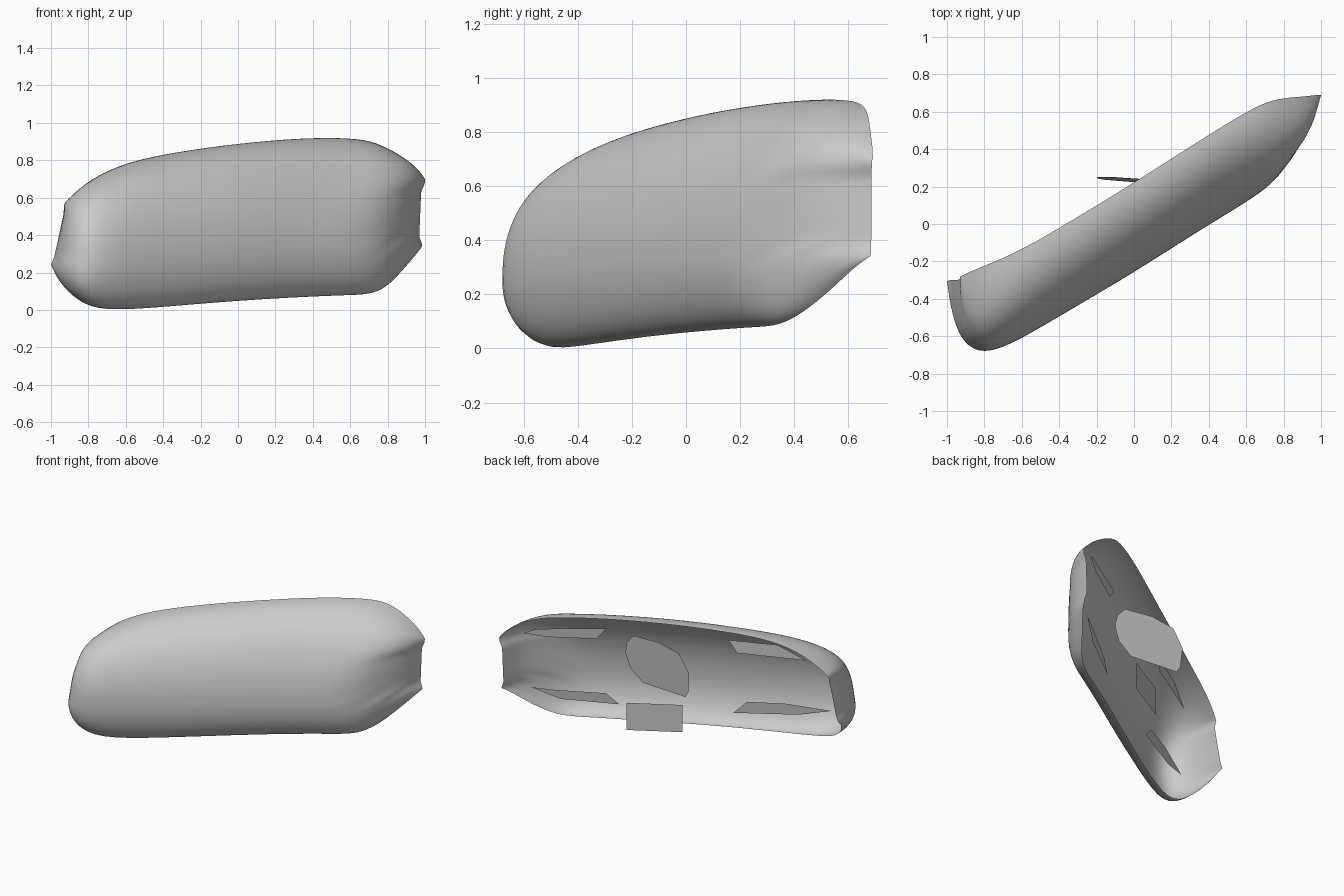
import bpy, bmesh, math
from mathutils import Vector

if "Cube" in bpy.data.objects:
    bpy.data.objects.remove(bpy.data.objects["Cube"])

grey = bpy.data.materials.new("plain_grey")
grey.use_nodes = True
grey.diffuse_color = (0.6, 0.6, 0.6, 1)
grey.node_tree.nodes["Principled BSDF"].inputs["Base Color"].default_value = (0.6, 0.6, 0.6, 1)


def add_object(name, bm):
    mesh = bpy.data.meshes.new(name)
    bm.to_mesh(mesh)
    bm.free()
    mesh.materials.append(grey)
    ob = bpy.data.objects.new(name, mesh)
    bpy.context.collection.objects.link(ob)
    return ob


# Housing: open-backed shell lofted through upright sections.
# Each station: top rim point, bottom rim point, y of the foremost point
stations = [
    ((-.93, -.28, .56), (-1.0, -.31, .24), -.30),
    ((-.925, -.28, .575), (-.99, -.34, .22), -.46),
    ((-.89, -.26, .61), (-.95, -.41, .14), -.61),
    ((-.79, -.22, .70), (-.86, -.48, .05), -.695),
    ((-.60, -.14, .79), (-.73, -.52, -.01), -.665),
    ((-.33, .02, .845), (-.36, -.32, .02), -.465),
    ((.00, .22, .89), (.00, -.10, .05), -.26),
    ((.34, .44, .92), (.34, .12, .07), -.04),
    ((.60, .60, .92), (.60, .27, .08), .115),
    ((.74, .67, .90), (.76, .37, .085), .22),
    ((.90, .68, .81), (.87, .52, .20), .38),
    ((.975, .69, .74), (.955, .62, .30), .53),
    ((1.0, .69, .70), (.985, .68, .34), .685),
]
STEPS = 32


def ramp(v, lo, hi):
    t = min(1, max(0, (v - lo) / (hi - lo)))
    return t * t * (3 - 2 * t)


def section(top, bottom, front):
    top, bottom = Vector(top), Vector(bottom)
    end = ramp(abs(top.x), .6, .95)
    right = top.x > 0
    # raised ridges bound a shallow panel at each end
    low, high = (.34, .685) if right else (.235, .565)
    sink = .018 if right else .008
    power = 1 - .3 * end
    # two quarter ellipses meet at the foremost height
    middle = bottom.lerp(top, .3 + .2 * end if right else .32)
    for i in range(STEPS + 1):
        a = math.pi * i / STEPS
        c, s = abs(math.cos(a)) ** power, max(math.sin(a), 0) ** power
        rim = top if i < STEPS / 2 else bottom
        p = middle.lerp(rim, c)
        p.y = rim.y + (front - rim.y) * s
        panel = end * ramp(p.z, low, low + .06) * ramp(high - p.z, 0, .06)
        p.x -= math.copysign(sink * panel, top.x)
        yield p


bm = bmesh.new()
rows = [[bm.verts.new(p) for p in section(*s)] for s in stations]
for r0, r1 in zip(rows, rows[1:]):
    for i in range(STEPS):
        bm.faces.new((r0[i], r0[i + 1], r1[i + 1], r1[i])).smooth = True
housing = add_object("housing", bm)
smooth = housing.modifiers.new("smooth", 'SUBSURF')
smooth.levels = smooth.render_levels = 2
smooth.boundary_smooth = 'PRESERVE_CORNERS'


# Flat upright plates inside the housing
def plate(name, corners):
    bm = bmesh.new()
    bm.faces.new([bm.verts.new(c) for c in corners])
    add_object(name, bm)


plate("upper_left_rib", [(.87, .60, .735), (.80, .55, .765), (.42, .30, .775), (.48, .33, .695), (.75, .51, .705)])
plate("upper_right_rib", [(-.27, -.095, .725), (-.55, -.25, .705), (-.715, -.346, .60), (-.32, -.12, .635)])
plate("lower_left_rib", [(.85, .54, .33), (.72, .45, .31), (.46, .25, .28), (.39, .20, .20), (.70, .42, .24)])
plate("lower_right_rib", [(-.25, -.18, .165), (-.33, -.22, .25), (-.55, -.34, .25), (-.81, -.49, .21), (-.62, -.39, .17)])
plate("bottom_tab", [(.247, .32, .295), (-.07, .14, .295), (-.07, .14, .10), (.247, .32, .10)])

# Rounded mounting plate at the middle of the open back
outline = [(.26, .735), (.05, .75), (-.12, .72), (-.20, .60), (-.19, .46),
           (-.16, .415), (.20, .41), (.30, .49), (.335, .59), (.32, .67)]
plate("mounting_plate", [(x, .235 - .08 * x + .06 * (z - .6), z) for x, z in outline])
